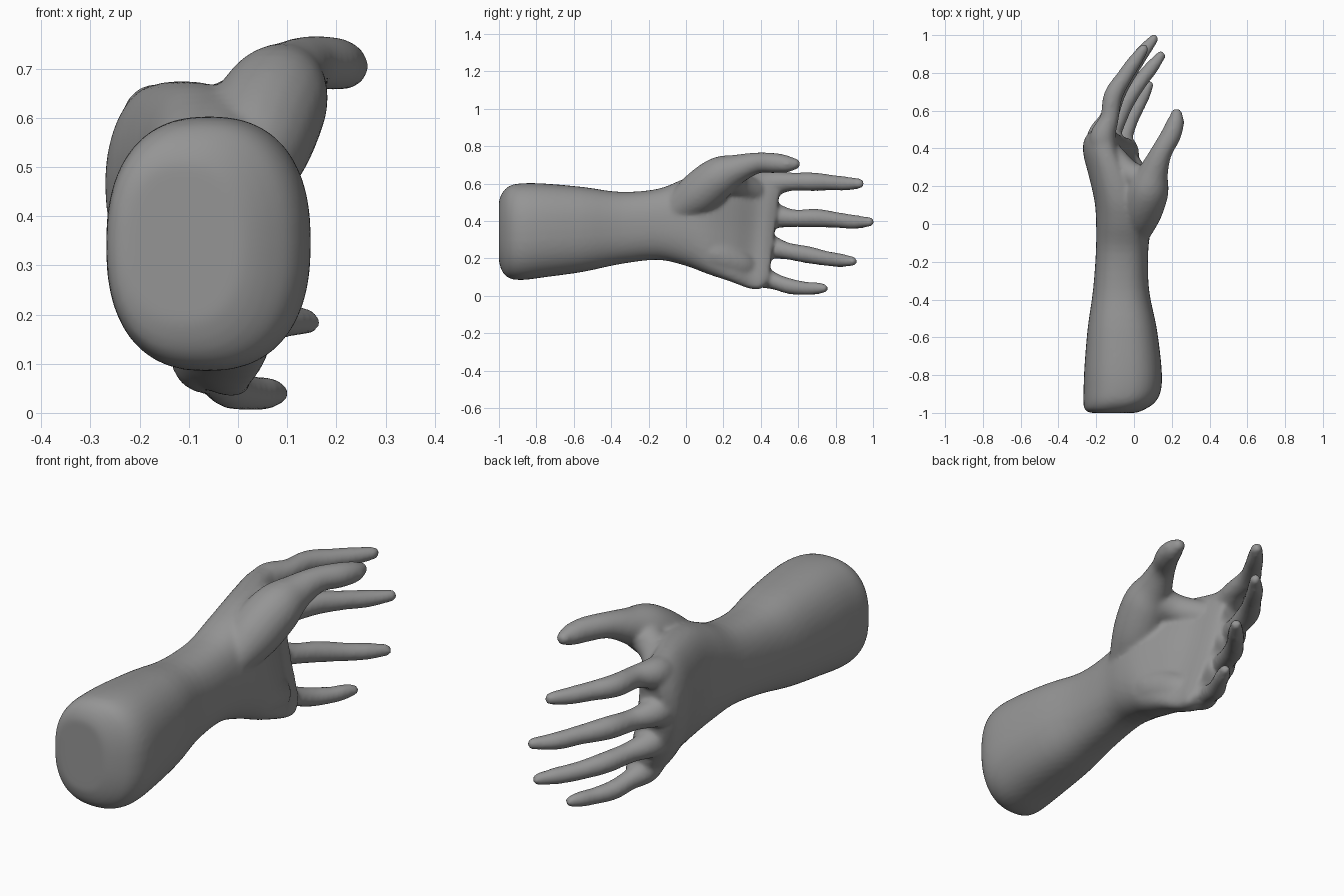
import bpy, bmesh, math
from mathutils import Vector

skin = bpy.data.materials.new("matte grey")
skin.diffuse_color = (0.3, 0.3, 0.3, 1)


def spline(rows, steps):
    """Catmull-Rom interpolation through rows of numbers."""
    out = []
    for i in range(len(rows) - 1):
        a, b, c, d = (rows[max(i - 1, 0)], rows[i], rows[i + 1], rows[min(i + 2, len(rows) - 1)])
        for s in range(steps):
            t = s / steps
            out.append([0.5 * (2 * q + (r - p) * t + (2 * p - 5 * q + 4 * r - u) * t * t
                               + (3 * q - p - 3 * r + u) * t ** 3)
                        for p, q, r, u in zip(a, b, c, d)])
    return out + [list(rows[-1])]


def loft(bm, rings):
    """Skin a closed tube through rings of points."""
    loops = [[bm.verts.new(p) for p in ring] for ring in rings]
    n = len(loops[0])
    for a, b in zip(loops, loops[1:]):
        for k in range(n):
            bm.faces.new((a[k], a[(k + 1) % n], b[(k + 1) % n], b[k]))
    bm.faces.new(loops[0][::-1])
    bm.faces.new(loops[-1])


def section(y, x0, x1, z0, z1, tilt, arch, shear, n=40, power=2.4):
    """Rounded cross-section, bent towards the palm at its edges."""
    ring = []
    for k in range(n):
        a = 2 * math.pi * k / n
        c, s = math.cos(a), math.sin(a)
        u = math.copysign(abs(c) ** (2 / power), c)
        v = math.copysign(abs(s) ** (2 / power), s)
        ring.append(Vector(((x0 + x1) / 2 + u * (x1 - x0) / 2 + tilt * v + arch * v * v,
                            y + shear * v, (z0 + z1) / 2 + v * (z1 - z0) / 2)))
    return ring


def digit(bm, path, n=20):
    """Finger through points (x, y, z, radius) with a rounded tip."""
    pts = spline(path, 6)
    centres = [Vector(p[:3]) for p in pts]
    rings = []
    for i, p in enumerate(pts):
        d = (centres[min(i + 1, len(pts) - 1)] - centres[max(i - 1, 0)]).normalized()
        side = d.cross(Vector((0, 0, 1))).normalized()
        up = side.cross(d)
        rings.append([centres[i] + p[3] * (math.cos(a) * side + math.sin(a) * up)
                      for a in (2 * math.pi * k / n for k in range(n))])
    r, c = pts[-1][3], centres[-1]
    for a in (0.4, 0.8, 1.15, 1.4):
        rings.append([c + d * r * math.sin(a) + (q - c) * math.cos(a) for q in rings[len(pts) - 1]])
    loft(bm, rings)


bm = bmesh.new()

# forearm, wrist and palm: y, x range, z range, tilt, arch, shear
body = [
    (-1.0, -0.235, 0.01, 0.18, 0.51, 0, 0, 0),
    (-0.98, -0.262, 0.06, 0.125, 0.555, 0, 0, 0),
    (-0.94, -0.268, 0.115, 0.092, 0.59, 0, 0, 0),
    (-0.87, -0.267, 0.145, 0.085, 0.602, 0, 0, 0),
    (-0.75, -0.262, 0.145, 0.10, 0.60, 0, 0, 0),
    (-0.55, -0.245, 0.12, 0.128, 0.582, 0, 0, 0),
    (-0.35, -0.217, 0.08, 0.17, 0.556, 0, 0, 0),
    (-0.15, -0.202, 0.075, 0.192, 0.572, 0, 0, 0),
    (0.0, -0.20, 0.09, 0.16, 0.63, -0.01, 0.005, 0),
    (0.12, -0.205, 0.08, 0.115, 0.665, -0.03, 0.02, 0),
    (0.25, -0.23, 0.03, 0.075, 0.675, -0.055, 0.045, 0.01),
    (0.36, -0.255, -0.03, 0.04, 0.67, -0.07, 0.06, 0.025),
    (0.43, -0.25, -0.05, 0.035, 0.66, -0.075, 0.065, 0.035),
    (0.475, -0.215, -0.075, 0.07, 0.635, -0.07, 0.06, 0.035),
]
loft(bm, [section(*row) for row in spline(body, 4)])

# four fingers, curling towards the palm
digit(bm, [(-0.15, 0.36, 0.58, 0.07), (-0.165, 0.46, 0.60, 0.07), (-0.13, 0.56, 0.61, 0.05),
           (-0.11, 0.68, 0.61, 0.05), (-0.05, 0.78, 0.605, 0.042), (0.0, 0.855, 0.60, 0.038),
           (0.05, 0.925, 0.60, 0.028)])
digit(bm, [(-0.16, 0.36, 0.44, 0.07), (-0.18, 0.46, 0.43, 0.07), (-0.13, 0.57, 0.415, 0.048),
           (-0.09, 0.70, 0.415, 0.05), (-0.02, 0.81, 0.405, 0.042), (0.04, 0.90, 0.395, 0.038),
           (0.105, 0.98, 0.395, 0.026)])
digit(bm, [(-0.13, 0.34, 0.29, 0.07), (-0.14, 0.44, 0.265, 0.065), (-0.09, 0.54, 0.24, 0.046),
           (-0.04, 0.65, 0.22, 0.046), (0.03, 0.75, 0.20, 0.04), (0.09, 0.825, 0.19, 0.037),
           (0.142, 0.89, 0.185, 0.026)])
digit(bm, [(-0.06, 0.30, 0.15, 0.06), (-0.075, 0.40, 0.105, 0.06), (-0.045, 0.48, 0.075, 0.044),
           (-0.015, 0.56, 0.05, 0.042), (0.03, 0.64, 0.04, 0.036), (0.055, 0.69, 0.04, 0.034),
           (0.078, 0.735, 0.04, 0.026)])

# thumb with its fleshy base
digit(bm, [(0.0, -0.06, 0.45, 0.08), (0.03, 0.06, 0.54, 0.115), (0.075, 0.18, 0.635, 0.11),
           (0.105, 0.28, 0.68, 0.078), (0.145, 0.38, 0.71, 0.057), (0.195, 0.47, 0.71, 0.054),
           (0.22, 0.54, 0.705, 0.046), (0.225, 0.58, 0.705, 0.032)])

# web of skin between thumb and index finger
digit(bm, [(-0.12, 0.36, 0.56, 0.07), (-0.03, 0.27, 0.60, 0.07), (0.07, 0.22, 0.64, 0.08)])

# heel of the hand on the little finger side
digit(bm, [(-0.03, 0.0, 0.30, 0.08), (-0.01, 0.14, 0.23, 0.10), (-0.03, 0.28, 0.17, 0.09),
           (-0.06, 0.36, 0.14, 0.06)])

bmesh.ops.recalc_face_normals(bm, faces=bm.faces)
mesh = bpy.data.meshes.new("forearm_and_hand")
bm.to_mesh(mesh)
bm.free()
mesh.materials.append(skin)
hand = bpy.data.objects.new("forearm_and_hand", mesh)
bpy.context.collection.objects.link(hand)

# fuse all parts into one soft skin
fuse = hand.modifiers.new("fuse", 'REMESH')
fuse.mode = 'VOXEL'
fuse.voxel_size = 0.011
fuse.use_smooth_shade = True
soften = hand.modifiers.new("soften", 'SMOOTH')
soften.factor = 0.5
soften.iterations = 8
